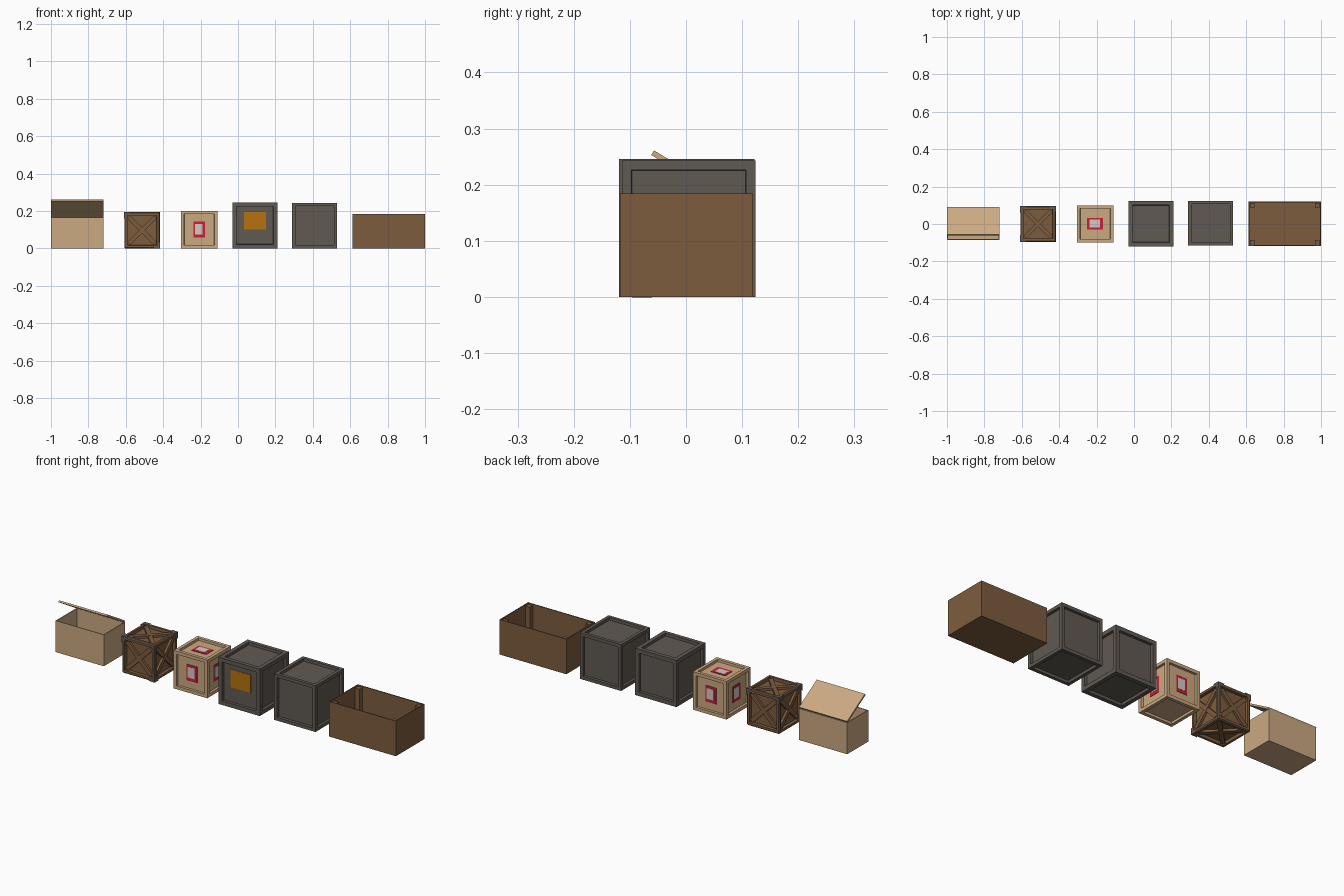
import bpy, bmesh, math
from mathutils import Matrix, Vector

if "Cube" in bpy.data.objects:
    bpy.data.objects.remove(bpy.data.objects["Cube"])


def mat(name, r, g, b):
    m = bpy.data.materials.new(name)
    m.diffuse_color = (r, g, b, 1)
    m.use_nodes = True
    m.node_tree.nodes["Principled BSDF"].inputs["Base Color"].default_value = m.diffuse_color
    return m


TAN = mat("tan cardboard", 0.60, 0.40, 0.225)
BROWN = mat("brown wood", 0.205, 0.108, 0.049)
GREY = mat("dark grey wood", 0.118, 0.101, 0.086)
AMBER = mat("amber label", 0.46, 0.17, 0.005)
RED = mat("red label", 0.60, 0.013, 0.038)
WHITE = mat("off white label", 0.66, 0.60, 0.57)


def finish(name, bm, *mats):
    bmesh.ops.recalc_face_normals(bm, faces=bm.faces)
    me = bpy.data.meshes.new(name)
    bm.to_mesh(me)
    bm.free()
    for m in mats:
        me.materials.append(m)
    ob = bpy.data.objects.new(name, me)
    bpy.context.collection.objects.link(ob)
    return ob


def cube(lo, hi):
    lo, hi = Vector(lo), Vector(hi)
    bm = bmesh.new()
    bmesh.ops.create_cube(bm, size=1, matrix=Matrix.Translation((lo + hi) / 2)
                          @ Matrix.Diagonal((*(hi - lo), 1)))
    return bm


def open_box(name, lo, hi, wall, m):
    bm = cube(lo, hi)
    top = max(bm.faces, key=lambda f: f.calc_center_median().z)
    bmesh.ops.inset_region(bm, faces=[top], thickness=wall)
    res = bmesh.ops.extrude_face_region(bm, geom=[top])
    verts = [v for v in res["geom"] if isinstance(v, bmesh.types.BMVert)]
    bmesh.ops.translate(bm, verts=verts, vec=(0, 0, wall - (hi[2] - lo[2])))
    if top.is_valid:
        bmesh.ops.delete(bm, geom=[top], context="FACES_ONLY")
    return finish(name, bm, m)


def crate(name, lo, hi, frame, depth, m, edge_mat=None, edge=0.0):
    """Cube with a framed, recessed panel on all six sides."""
    bm = cube(lo, hi)
    if edge_mat:
        bmesh.ops.bevel(bm, geom=bm.edges[:], offset=edge, segments=1, affect="EDGES")
    bm.normal_update()
    sides = []
    for f in bm.faces:
        flat = max(abs(c) for c in f.normal) > 0.99
        f.material_index = 0 if flat else 1
        if flat:
            sides.append(f)
    bmesh.ops.inset_individual(bm, faces=sides, thickness=frame)
    bmesh.ops.inset_individual(bm, faces=sides, thickness=0.001, depth=-depth)
    return finish(name, bm, m, *([edge_mat] if edge_mat else []))


# side name -> (outward direction, up direction)
SIDES = {
    "front": ((0, -1, 0), (0, 0, 1)), "back": ((0, 1, 0), (0, 0, 1)),
    "left": ((-1, 0, 0), (0, 0, 1)), "right": ((1, 0, 0), (0, 0, 1)),
    "top": ((0, 0, 1), (0, 1, 0)), "bottom": ((0, 0, -1), (0, 1, 0)),
}


def side_matrix(side, lo, hi, depth):
    """Local x right, y up, z out, with its origin on the recessed panel."""
    n, up = (Vector(v) for v in SIDES[side])
    right = up.cross(n)
    lo, hi = Vector(lo), Vector(hi)
    half = (hi - lo) / 2
    dist = sum(abs(n[i]) * half[i] for i in range(3)) - depth
    rot = Matrix((right, up, n)).transposed().to_4x4()
    return Matrix.Translation((lo + hi) / 2 + n * dist) @ rot


def plate(name, M, w, h, t, m, x=0, y=0, z=0, angle=0):
    bm = cube((-w / 2, -h / 2, z), (w / 2, h / 2, z + t))
    bm.transform(M @ Matrix.Translation((x, y, 0)) @ Matrix.Rotation(angle, 4, "Z"))
    return finish(name, bm, m)


# Open cardboard box with raised lid
open_box("cardboard_box", (-1.0, -0.085, 0), (-0.72, 0.09, 0.165), 0.006, TAN)
bm = bmesh.new()
f = bm.faces.new([bm.verts.new((-1.0, y, z)) for y, z in
                  ((0.086, 0.165), (-0.062, 0.253), (-0.057, 0.261), (0.091, 0.173))])
res = bmesh.ops.extrude_face_region(bm, geom=[f])
bmesh.ops.translate(bm, vec=(0.28, 0, 0),
                    verts=[v for v in res["geom"] if isinstance(v, bmesh.types.BMVert)])
finish("cardboard_lid", bm, TAN)

# Cross-braced crate with grey edges, braces and corner caps
lo, hi = (-0.608, -0.095, 0), (-0.418, 0.095, 0.193)
crate("braced_crate", lo, hi, 0.016, 0.016, BROWN, GREY, 0.005)
for s in SIDES:
    M = side_matrix(s, lo, hi, 0.016)
    for i, sign in enumerate((1, -1)):
        plate(f"{s}_brace_{i}", M, 0.20, 0.022, 0.012 - 0.001 * i, BROWN,
              angle=sign * math.pi / 4)
for sx, sy, sz in ((-1, -1, 1), (1, -1, -1), (-1, 1, 1), (1, 1, 1)):
    bm = bmesh.new()
    c = Vector(((hi if s > 0 else lo)[i] for i, s in enumerate((sx, sy, sz))))
    vs = [bm.verts.new(c)]
    for axis, s in enumerate((sx, sy, sz)):
        p = c.copy()
        p[axis] -= s * 0.036
        vs.append(bm.verts.new(p))
    bmesh.ops.convex_hull(bm, input=vs)
    # push out slightly so the cap covers the frame
    bmesh.ops.translate(bm, verts=bm.verts, vec=(sx * 0.001, sy * 0.001, sz * 0.001))
    finish("corner_cap", bm, GREY)

# Tan crate with red and white labels
lo, hi = (-0.305, -0.098, 0), (-0.11, 0.1, 0.2)
crate("labelled_crate", lo, hi, 0.024, 0.012, TAN)
for s in ("front", "back", "left", "right", "top"):
    M = side_matrix(s, lo, hi, 0.012)
    w, h = (0.085, 0.062) if s == "top" else (0.062, 0.085)
    plate(f"{s}_label", M, w, h, 0.002, RED)
    plate(f"{s}_label_centre", M, w * 0.66, h * 0.66, 0.001, WHITE,
          x=-0.003, y=0.002, z=0.002)

# Two dark crates, the first with an amber label
lo, hi = (-0.03, -0.119, 0), (0.21, 0.122, 0.246)
crate("dark_crate_left", lo, hi, 0.03, 0.014, GREY)
plate("amber_label", side_matrix("front", lo, hi, 0.014), 0.118, 0.094, 0.002,
      AMBER, y=0.024)
crate("dark_crate_right", (0.29, -0.114, 0), (0.53, 0.124, 0.243), 0.024, 0.014, GREY)

# Open wooden box with inner corner posts
open_box("wooden_box", (0.612, -0.118, 0), (1.0, 0.119, 0.184), 0.007, BROWN)
for i, x in enumerate((0.619, 0.968)):
    for j, y in enumerate((-0.111, 0.087)):
        finish(f"corner_post_{i}{j}",
               cube((x, y, 0.006), (x + 0.025, y + 0.025, 0.178)), BROWN)
